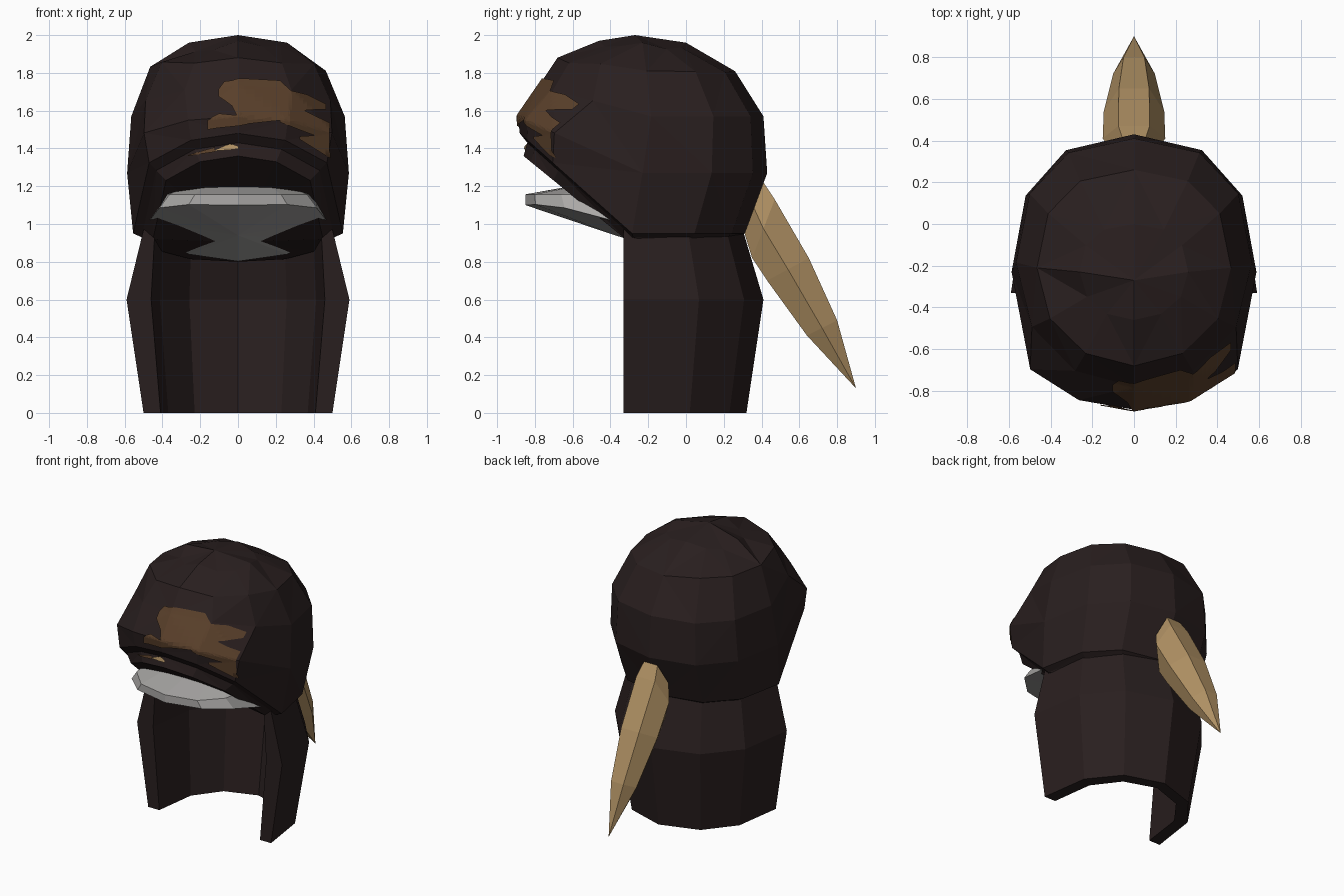
import bpy, bmesh, math, random
from mathutils import Vector
from mathutils.bvhtree import BVHTree

random.seed(4)
if "Cube" in bpy.data.objects:
    bpy.data.objects.remove(bpy.data.objects["Cube"], do_unlink=True)


def material(name, r, g, b):
    m = bpy.data.materials.new(name)
    m.use_nodes = True
    m.diffuse_color = (r, g, b, 1)
    bsdf = m.node_tree.nodes["Principled BSDF"]
    bsdf.inputs["Base Color"].default_value = (r, g, b, 1)
    bsdf.inputs["Roughness"].default_value = 0.9
    return m


HOOD = material("dark brown cloth", 0.022, 0.0135, 0.0135)
BROWN = material("brown patch", 0.10, 0.05, 0.023)
TAN = material("tan horn", 0.43, 0.28, 0.125)
GREY = material("grey visor", 0.40, 0.39, 0.38)


def finish(bm, name, mat):
    bmesh.ops.recalc_face_normals(bm, faces=bm.faces)
    mesh = bpy.data.meshes.new(name)
    bm.to_mesh(mesh)
    bm.free()
    mesh.materials.append(mat)
    ob = bpy.data.objects.new(name, mesh)
    bpy.context.collection.objects.link(ob)


def bridge(bm, a, b, closed=True):
    n = len(a)
    for i in range(n if closed else n - 1):
        j = (i + 1) % n
        bm.faces.new((a[i], a[j], b[j], b[i]))


def fan(bm, ring, point):
    tip = bm.verts.new(point)
    for i in range(len(ring)):
        bm.faces.new((ring[i], ring[(i + 1) % len(ring)], tip))


def power(v, p):
    return math.copysign(abs(v) ** p, v)


ROUND, BROAD, SQUARE = (1.0, 0.95), (1.15, 0.5), (0.85, 0.85)


def oval(bm, width, front, back, front_shape, height, count=12):
    """Ring of vertices; height(x, y, facing) gives z, facing is 1 at the front."""
    ring = []
    for i in range(count):
        a = math.tau * i / count
        px, py = front_shape if math.cos(a) > 0.01 else SQUARE
        x, facing = width * power(math.sin(a), px), power(math.cos(a), py)
        y = (front + back) / 2 + (front - back) / 2 * facing
        ring.append(bm.verts.new((x, y, height(x, y, facing))))
    return ring


# Hood cap: outer dome, brim, recessed lip and a sloping underside
# Each row: back height, front height, half width, front y, back y, shape, sag
dome_rows = [
    (1.96, 1.97, 0.26, -0.46, 0.00, ROUND, 0),
    (1.82, 1.87, 0.465, -0.68, 0.26, ROUND, 0),
    (1.57, 1.73, 0.565, -0.78, 0.41, ROUND, 0),
    (1.27, 1.57, 0.587, -0.89, 0.43, BROAD, 0),
    (0.95, 1.48, 0.555, -0.88, 0.31, BROAD, 0),
    (0.93, 1.43, 0.51, -0.84, 0.28, BROAD, 0),
    (0.92, 1.36, 0.45, -0.86, 0.22, BROAD, 0.12),
]
bm = bmesh.new()
rings = []
for low, high, width, front, back, shape, sag in dome_rows:
    rings.append(oval(bm, width, front, back, shape, lambda x, y, f:
                      low + (high - low) * max(0, f) + sag * min(0, f)))
for i, v in enumerate(rings[0]):
    if i % 3:
        v.co.z -= random.uniform(0.02, 0.055)      # rumpled crown
for v in rings[1]:
    v.co.z += random.uniform(-0.02, 0.02)
for upper, lower in zip(rings, rings[1:]):
    bridge(bm, upper, lower)
fan(bm, rings[0], (0, -0.27, 2.0))
fan(bm, rings[-1], (0, -0.20, 0.905))
bmesh.ops.triangulate(bm, faces=bm.faces)
surface = BVHTree.FromBMesh(bm)
finish(bm, "hood_cap", HOOD)

# Neck drape: thick shell, open at the front
plan = [(0.5, -0.33), (0.45, 0.02), (0.28, 0.23), (0, 0.32)]
plan += [(-x, y) for x, y in reversed(plan[:-1])]


def drape_loop(bm, half_width, back, z):
    return [bm.verts.new((x / 0.5 * half_width,
                          -0.33 + (y + 0.33) * (back + 0.33) / 0.65, z))
            for x, y in plan]


bm = bmesh.new()
outer, inner = [], []
for z, w_out, b_out, w_in, b_in in [(0, 0.5, 0.32, 0.41, 0.24),
                                    (0.6, 0.59, 0.41, 0.46, 0.32),
                                    (0.97, 0.50, 0.30, 0.44, 0.23)]:
    outer.append(drape_loop(bm, w_out, b_out, z))
    inner.append(drape_loop(bm, w_in, b_in, z))
for k in range(2):
    bridge(bm, outer[k], outer[k + 1], False)
    bridge(bm, inner[k], inner[k + 1], False)
    for end in (0, -1):
        bm.faces.new((outer[k][end], outer[k + 1][end],
                      inner[k + 1][end], inner[k][end]))
for k in (0, 2):
    bridge(bm, outer[k], inner[k], False)
finish(bm, "neck_drape", HOOD)

# Visor: tilted underside, upright rim and raised inner ledge
bm = bmesh.new()
under = oval(bm, 0.47, -0.85, 0.08, SQUARE,
             lambda x, y, f: 1.10 - 0.32 * (y + 0.85) + 0.3 * x * x)
rim = oval(bm, 0.41, -0.85, 0.0, SQUARE, lambda x, y, f: 1.157)
ledge = oval(bm, 0.32, -0.64, -0.1, SQUARE, lambda x, y, f: 1.195)
bridge(bm, under, rim)
bridge(bm, rim, ledge)
fan(bm, under, (0, -0.375, 0.94))
fan(bm, ledge, (0, -0.375, 1.2))
finish(bm, "visor", GREY)

# Horn at the back: tapering hexagonal sections between a top and a bottom line
bm = bmesh.new()
sections = [((0.41, 1.22), (0.31, 0.95), 0.11),
            ((0.47, 1.13), (0.35, 0.82), 0.15),
            ((0.65, 0.82), (0.43, 0.70), 0.145),
            ((0.80, 0.49), (0.64, 0.41), 0.10)]
previous = None
for top, bottom, w in sections:
    t, b = Vector((0, *top)), Vector((0, *bottom))
    mid, side = (t + b) / 2, Vector((w, 0, 0))
    loop = [bm.verts.new(p) for p in (t + side / 2, mid + side, b + side / 2,
                                      b - side / 2, mid - side, t - side / 2)]
    if previous:
        bridge(bm, previous, loop)
    else:
        bm.faces.new(loop)
    previous = loop
fan(bm, previous, (0, 0.90, 0.13))
finish(bm, "back_horn", TAN)


# Thin patches draped on the front of the cap
def patch(name, columns, mat, steps=12, slices=4):
    """Columns are (x, low z, high z); they are projected back onto the cap."""
    bm = bmesh.new()
    rows = []
    for k, (a, b) in enumerate(zip(columns, columns[1:])):
        for s in range(0 if k == 0 else 1, slices + 1):
            x, low, high = Vector(a).lerp(Vector(b), s / slices)
            line = []
            for i in range(steps + 1):
                z = low + (high - low) * i / steps
                hit = surface.ray_cast(Vector((x, -3, z)), Vector((0, 1, 0)))
                normal = hit[1] if hit[1].y < 0 else -hit[1]
                line.append(bm.verts.new(hit[0] + normal * 0.009))
            rows.append(line)
    for a, b in zip(rows, rows[1:]):
        bridge(bm, a, b, False)
    finish(bm, name, mat)


patch("brow_patch_upper", [(-0.10, 1.67, 1.71), (-0.07, 1.65, 1.75),
                           (-0.03, 1.62, 1.755), (0.0, 1.56, 1.765),
                           (0.04, 1.53, 1.765), (0.22, 1.55, 1.755),
                           (0.28, 1.57, 1.70), (0.36, 1.60, 1.68),
                           (0.46, 1.60, 1.63)], BROWN)
patch("brow_patch_spur", [(-0.16, 1.50, 1.55), (-0.10, 1.51, 1.58),
                          (0.0, 1.52, 1.57), (0.05, 1.53, 1.58)], BROWN)
patch("brow_patch_tail", [(0.22, 1.54, 1.59), (0.32, 1.50, 1.61),
                          (0.40, 1.47, 1.57), (0.48, 1.45, 1.53)], BROWN)
patch("brow_patch_tip", [(0.32, 1.45, 1.465), (0.40, 1.40, 1.47),
                         (0.48, 1.35, 1.46)], BROWN)
patch("lip_mark", [(-0.12, 1.385, 1.39), (-0.04, 1.39, 1.425),
                   (0.0, 1.395, 1.41)], TAN)
patch("lip_mark_tail", [(-0.26, 1.36, 1.365), (-0.12, 1.38, 1.405)], BROWN)
